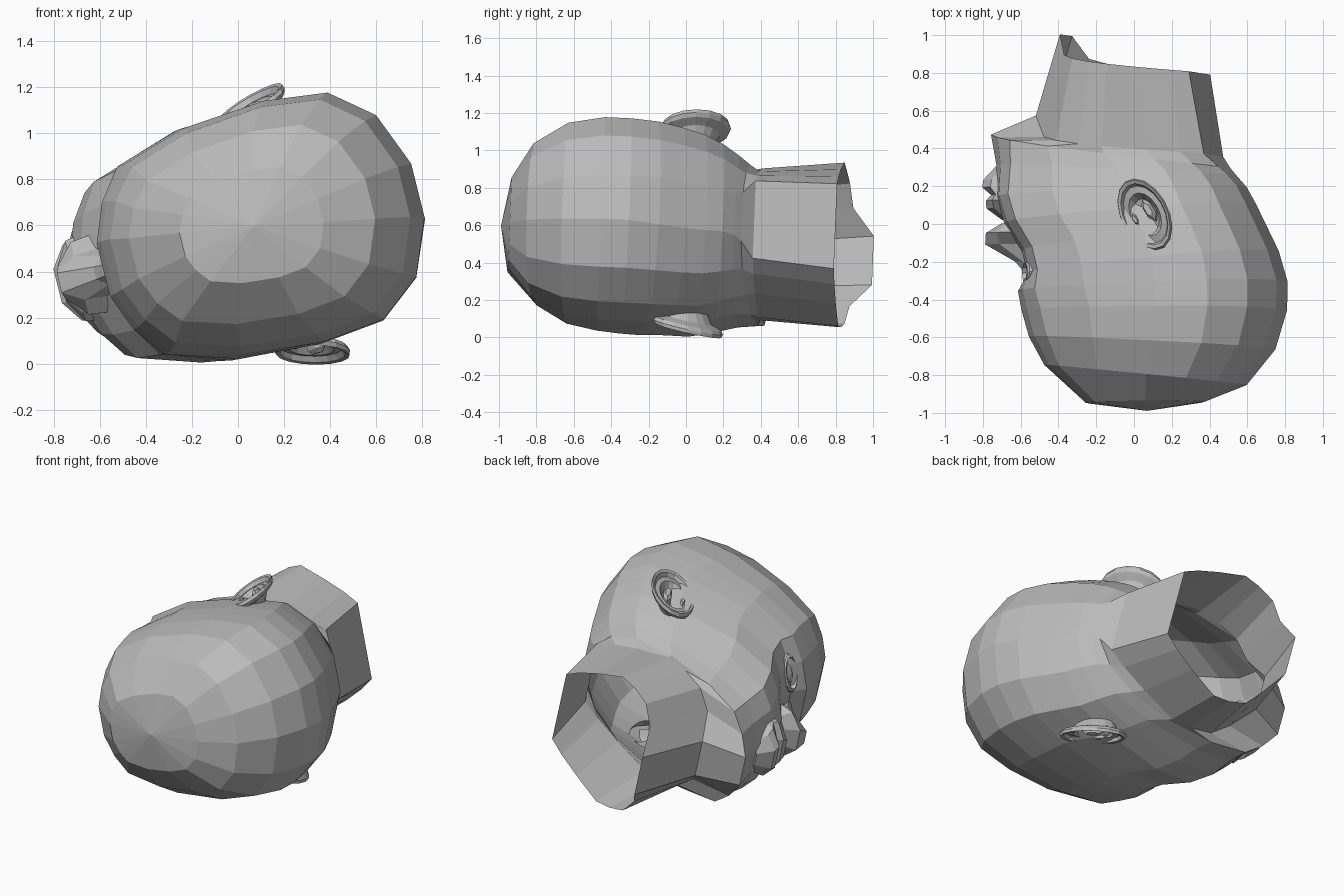
import bpy, bmesh
from math import sin, cos, pi, radians
from mathutils import Matrix, Vector

cube = bpy.data.objects.get("Cube")
if cube:
    bpy.data.objects.remove(cube)

skin = bpy.data.materials.new("plain_grey")
skin.use_nodes = True
GREY = (0.5, 0.5, 0.5, 1)
skin.diffuse_color = GREY
skin.node_tree.nodes["Principled BSDF"].inputs["Base Color"].default_value = GREY

# The head is shaped with its face to -x, crown to -y and sides at +-z, then tilted as it lies
LIE = (Matrix.Translation((0, 0, 0.54))
       @ Matrix.Rotation(radians(-14), 4, 'Y') @ Matrix.Rotation(radians(-2.2), 4, 'X'))


def loft(name, rings, cap_start=None, cap_end=None, mirror=False):
    """Skin a list of closed point rings into one flat-shaded object."""
    bm = bmesh.new()
    rows = [[bm.verts.new(p) for p in ring] for ring in rings]
    n = len(rows[0])
    for a, b in zip(rows, rows[1:]):
        for i in range(n):
            j = (i + 1) % n
            bm.faces.new((a[i], a[j], b[j], b[i]))
    for row, cap in ((rows[0], cap_start), (rows[-1], cap_end)):
        if cap:
            tip = bm.verts.new(cap)
            for i in range(n):
                bm.faces.new((row[i], row[(i + 1) % n], tip))
    bmesh.ops.recalc_face_normals(bm, faces=bm.faces)
    mesh = bpy.data.meshes.new(name)
    bm.to_mesh(mesh)
    bm.free()
    mesh.materials.append(skin)
    obj = bpy.data.objects.new(name, mesh)
    bpy.context.collection.objects.link(obj)
    obj.matrix_world = LIE
    if mirror:
        mod = obj.modifiers.new("both_sides", 'MIRROR')
        mod.use_axis = (False, False, True)


# Half outlines from front to back: (share of length, share of half width)
SKULL = [(0, .22), (.05, .52), (.13, .77), (.34, .94), (.6, 1), (.8, .94), (.93, .67), (1, .22)]
FACE = [(0, .22), (.04, .54), (.1, .79), (.3, .96), (.6, 1), (.8, .94), (.93, .67), (1, .24)]
NECK = [(0, .3), (.08, .6), (.18, .86), (.32, .96), (.46, 1), (.7, .82), (.88, .66), (1, .52)]


def head_ring(fx, fy, bx, by, half, kind):
    """One ring; kind runs from 0 (skull) over 1 (face) to 2 (neck)."""
    first, second, k = (SKULL, FACE, kind) if kind <= 1 else (FACE, NECK, kind - 1)
    droop = 1 - 0.78 * max(0, kind - 1)
    side = []
    for (ta, wa), (tb, wb) in zip(first, second):
        t, w = ta + (tb - ta) * k, wa + (wb - wa) * k
        side.append((fx + (bx - fx) * t, fy + (by - fy) * t ** droop, half * w))
    return side + [(x, y, -z) for x, y, z in reversed(side)]


# Skull, face, jaw and open neck: front x, front y, back x, back y, half width, kind
head_rings = [head_ring(*r) for r in [
    (-.24, -.95, .38, -.94, .24, 0),
    (-.46, -.75, .60, -.85, .41, 0),
    (-.54, -.60, .75, -.66, .51, 0),
    (-.58, -.46, .81, -.45, .54, .1),
    (-.60, -.36, .81, -.30, .54, .4),
    (-.55, -.27, .76, -.14, .535, 1),
    (-.58, -.15, .69, .0, .52, 1),
    (-.68, .0, .635, .11, .50, 1),
    (-.73, .14, .585, .20, .46, 1),
    (-.73, .31, .53, .26, .42, 1.1),
    (-.76, .47, .49, .30, .40, 1.35),
    (-.51, .57, .43, .365, .41, 2),
    (-.38, 1.0, .35, .80, .45, 2)]]
loft("head", head_rings, cap_start=(.08, -.99, 0))


def ridge(name, sections):
    """Raised facial feature: sections of y, front x, root x, half width."""
    rings = []
    for y, tip, root, half in sections:
        mid = tip + (root - tip) * 0.35
        half_ring = [(root, y, half), (mid, y, half * .9), (tip, y, half * .4)]
        rings.append(half_ring + [(x, y, -z) for x, y, z in reversed(half_ring)])
    first, last = sections[0], sections[-1]
    loft(name, rings, cap_start=(first[2], first[0], 0), cap_end=(last[2], last[0], 0))


ridge("nose", [(-.28, -.57, -.50, .05), (-.20, -.64, -.50, .07), (-.11, -.80, -.54, .11),
               (-.05, -.79, -.56, .18), (0, -.71, -.58, .14)])
ridge("upper_lip", [(.02, -.71, -.60, .10), (.08, -.79, -.62, .16), (.12, -.79, -.62, .2),
                    (.15, -.76, -.62, .2)])
ridge("lower_lip", [(.15, -.76, -.62, .2), (.19, -.81, -.62, .19), (.23, -.81, -.62, .16),
                    (.31, -.74, -.62, .10)])


def dish(name, frame, long, short, profile, lean=0.0, segments=16, tip=0.0):
    """Mirrored oval of stepped rings: profile of scale, height."""
    rings = []
    for scale, height in profile:
        ring = []
        for i in range(segments):
            a = 2 * pi * i / segments
            u, v = long * scale * cos(a), short * scale * sin(a)
            ring.append(frame @ Vector((u, v, height + lean * v)))
        rings.append(ring)
    loft(name, rings, cap_end=frame @ Vector((0, 0, tip)), mirror=True)


# Ears: thin rolled rim around a sunken bowl, leaning out at the back
ear_frame = Matrix.Translation((.195, .03, .53)) @ Matrix.Rotation(radians(-58), 4, 'Z')
dish("ear", ear_frame, .205, .14,
     [(.55, -.08), (.68, -.025), (.95, -.005), (1, .015), (.96, .035), (.86, .03), (.8, .005),
      (.6, .01), (.45, -.03)],
     lean=.42, tip=-.04)
# Inner ear fold and front flap
for name, reach, size in (("ear_fold", .03, .07), ("ear_flap", -.065, .04)):
    fold_frame = ear_frame @ Matrix.Translation((-.01, reach, reach * .42))
    dish(name, fold_frame, size, size * .4, [(1, -.04), (1, 0), (.6, .02)], segments=6, tip=.02)

# Eyes: lid rim with a rounded eyeball inside
out = Vector((-1, 0, .4)).normalized()
across = Vector((.4, 0, 1)).normalized()
eye_frame = Matrix((across, out.cross(across), out)).transposed().to_4x4()
eye_frame.translation = (-.515, -.265, .235)
dish("eyelids", eye_frame, .12, .06,
     [(1.15, -.06), (1, .01), (.85, .02), (.75, -.01)], segments=12, tip=-.02)
dish("eyeball", eye_frame, .085, .042, [(1, -.02), (.7, .005)], segments=10, tip=.015)
